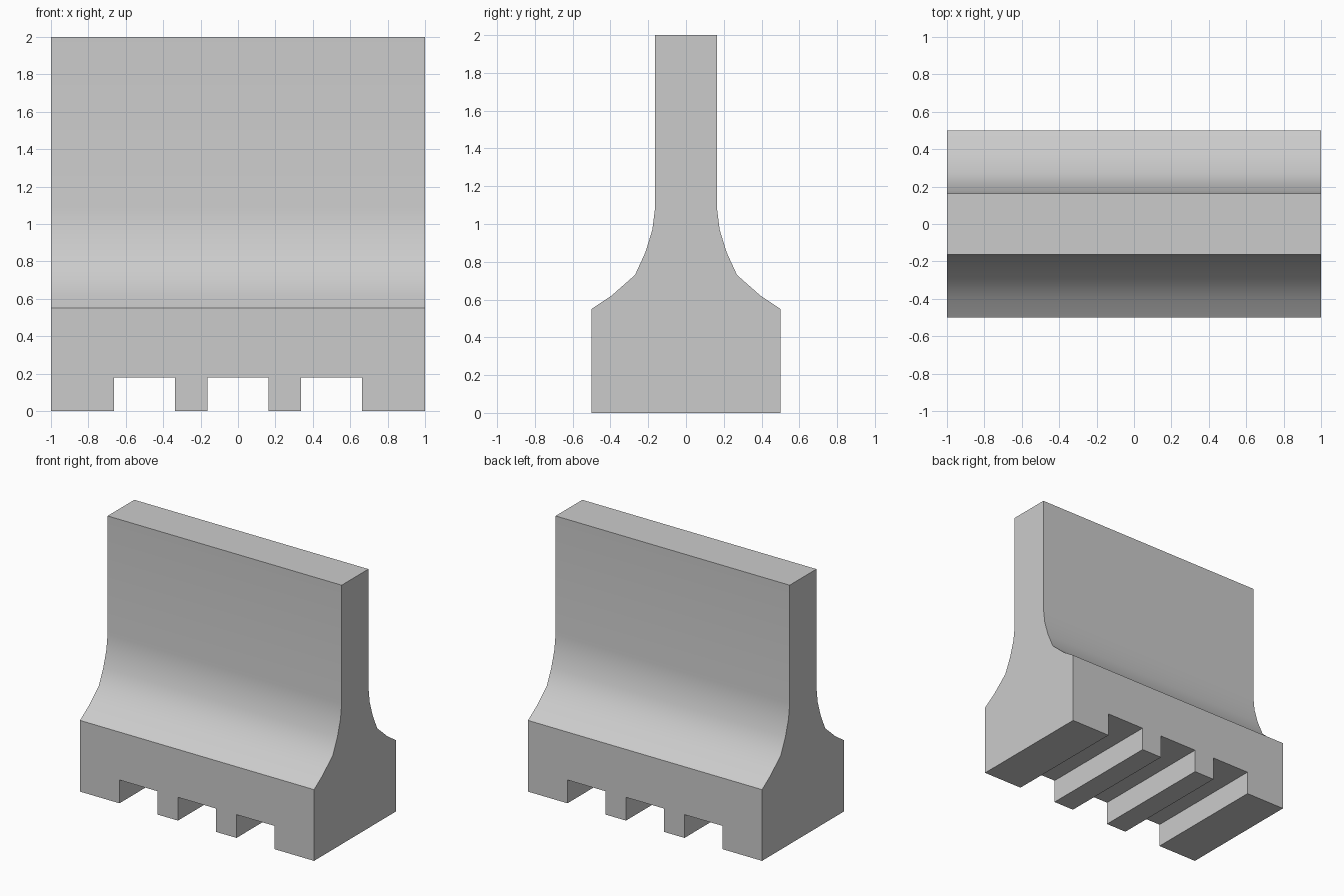
import bpy
import bmesh
import math

cube = bpy.data.objects.get("Cube")
if cube:
    bpy.data.objects.remove(cube, do_unlink=True)

concrete = bpy.data.materials.new("concrete_grey")
concrete.use_nodes = True
colour = (0.6, 0.6, 0.6, 1)
concrete.diffuse_color = colour
concrete.node_tree.nodes["Principled BSDF"].inputs["Base Color"].default_value = colour


def extrude_outline(name, outline, direction):
    """Make a solid by extruding a closed outline of 3D points."""
    bm = bmesh.new()
    face = bm.faces.new([bm.verts.new(p) for p in outline])
    result = bmesh.ops.extrude_face_region(bm, geom=[face])
    moved = [v for v in result["geom"] if isinstance(v, bmesh.types.BMVert)]
    bmesh.ops.translate(bm, verts=moved, vec=direction)
    bmesh.ops.recalc_face_normals(bm, faces=bm.faces)
    mesh = bpy.data.meshes.new(name)
    bm.to_mesh(mesh)
    bm.free()
    obj = bpy.data.objects.new(name, mesh)
    bpy.context.collection.objects.link(obj)
    return obj


# Barrier body: mirrored side profile with a flared foot
half = [(0.5, 0), (0.5, 0.55), (0.395, 0.62), (0.27, 0.73),
        (0.215, 0.85), (0.178, 0.97), (0.163, 1.09), (0.163, 2)]
profile = half + [(-y, z) for y, z in reversed(half)]
barrier = extrude_outline("barrier", [(-1, y, z) for y, z in profile], (2, 0, 0))
barrier.data.materials.append(concrete)

# Three slots running through the base
slot_width, slot_top = 0.325, 0.18
for x in (-0.5, 0, 0.5):
    l, r = x - slot_width / 2, x + slot_width / 2
    outline = [(l, -1, -1), (r, -1, -1), (r, -1, slot_top), (l, -1, slot_top)]
    cutter = extrude_outline("slot_cutter", outline, (0, 2, 0))
    cutter.hide_render = True
    cut = barrier.modifiers.new("slot", 'BOOLEAN')
    cut.operation = 'DIFFERENCE'
    cut.solver = 'EXACT'
    cut.object = cutter
    bpy.context.view_layer.objects.active = barrier
    bpy.ops.object.modifier_apply(modifier=cut.name)
    bpy.data.objects.remove(cutter, do_unlink=True)

# Smooth the curved flare, keep the real edges sharp
bpy.ops.object.select_all(action='DESELECT')
barrier.select_set(True)
bpy.context.view_layer.objects.active = barrier
bpy.ops.object.shade_smooth_by_angle(angle=math.radians(30))
